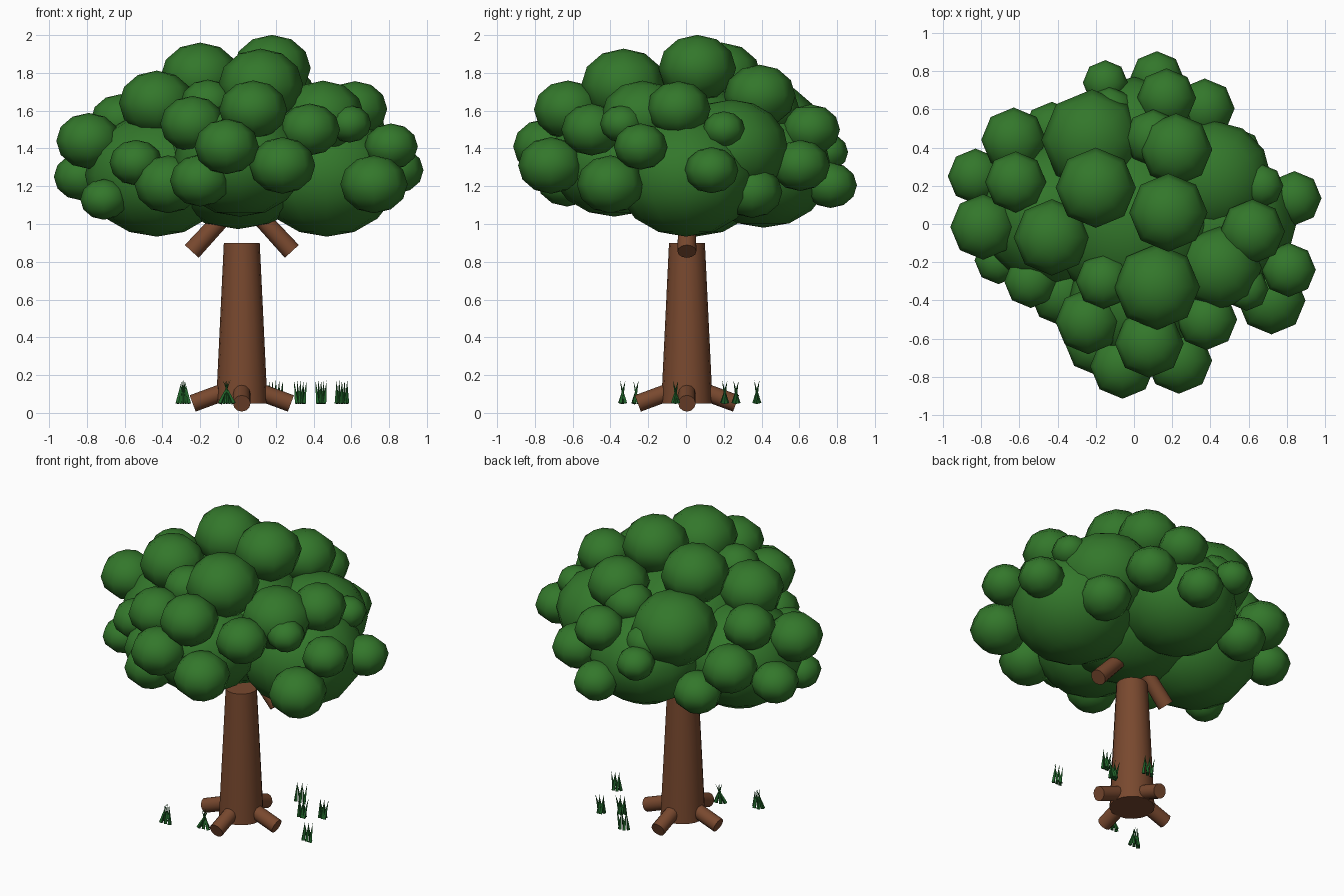
import bpy, math
from mathutils import Vector


def material(name, color):
    m = bpy.data.materials.new(name)
    m.diffuse_color = (*color, 1)
    return m


BARK = material("brown bark", (0.19, 0.066, 0.028))
LEAF = material("leaf green", (0.033, 0.185, 0.024))
GRASS = material("dark grass green", (0.014, 0.125, 0.022))


def finish(name, mat, smooth_angle=None):
    ob = bpy.context.object
    ob.name = name
    ob.data.materials.append(mat)
    if smooth_angle is None:
        bpy.ops.object.shade_smooth()
    else:
        bpy.ops.object.shade_smooth_by_angle(angle=math.radians(smooth_angle))
    return ob


def rod(name, a, b, r1, r2, mat, sides=16):
    a, b = Vector(a), Vector(b)
    d = b - a
    bpy.ops.mesh.primitive_cone_add(vertices=sides, radius1=r1, radius2=r2, depth=d.length,
                                    location=(a + b) / 2,
                                    rotation=d.to_track_quat('Z', 'Y').to_euler())
    return finish(name, mat, 40)


def blob(name, x, y, z, r, segs=8, rings=6, squash=0.86):
    bpy.ops.mesh.primitive_uv_sphere_add(segments=segs, ring_count=rings, radius=r, location=(x, y, z))
    bpy.context.object.scale.z = squash
    return finish(name, LEAF)


# trunk, roots and branch stubs, all centred on the trunk axis
CX, CY = 0.02, 0.005
rod("trunk", (CX, CY, 0.05), (CX, CY, 0.9), 0.136, 0.095, BARK)
for i in range(4):
    c, s = round(math.cos(i * math.pi / 2)), round(math.sin(i * math.pi / 2))
    rod("root", (CX + 0.26 * c, CY + 0.26 * s, 0.05), (CX + 0.03 * c, CY + 0.03 * s, 0.135),
        0.046, 0.046, BARK, 12)
for s in (-1, 1):
    rod("branch", (CX + 0.265 * s, CY, 0.855), (CX + 0.09 * s, CY, 1.045), 0.05, 0.046, BARK, 12)

# large inner masses of the crown
for p in [(0, 0, 1.36, 0.45), (0.47, 0, 1.26, 0.38), (-0.43, 0.05, 1.26, 0.38),
          (0, 0.41, 1.29, 0.36), (0.01, -0.38, 1.34, 0.35), (0.42, 0.24, 1.4, 0.3)]:
    blob("crown_core", *p, segs=12, rings=8)

# upper leaf clumps
for p in [(0.18, 0.06, 1.825, 0.205), (-0.2, 0.19, 1.78, 0.21), (0.22, 0.39, 1.68, 0.19),
          (0.12, -0.33, 1.735, 0.225), (-0.43, -0.07, 1.64, 0.2), (-0.22, 0.44, 1.52, 0.265),
          (0.45, -0.23, 1.57, 0.22), (0.62, -0.04, 1.61, 0.17), (-0.16, -0.3, 1.64, 0.145),
          (0.1, 0.45, 1.61, 0.15)]:
    blob("upper_leaf_clump", *p)

# outer leaf clumps, around the rim
for p in [(-0.62, 0.22, 1.55, 0.16), (-0.79, -0.015, 1.44, 0.172), (-0.83, 0.25, 1.25, 0.145),
          (-0.63, 0.44, 1.36, 0.17), (-0.43, 0.49, 1.17, 0.15), (-0.15, 0.74, 1.38, 0.118),
          (-0.13, 0.58, 1.46, 0.14), (0.12, 0.765, 1.205, 0.14), (0.17, 0.66, 1.5, 0.155),
          (0.37, 0.605, 1.31, 0.157), (0.84, 0.135, 1.285, 0.142), (0.67, 0.2, 1.5, 0.112),
          (0.52, 0.35, 1.17, 0.16), (0.81, -0.24, 1.41, 0.142), (0.72, -0.4, 1.21, 0.178),
          (0.59, -0.34, 1.53, 0.115), (0.38, -0.5, 1.5, 0.16), (0.08, -0.625, 1.605, 0.18),
          (-0.06, -0.745, 1.41, 0.17), (0.235, -0.715, 1.31, 0.174), (-0.24, -0.51, 1.53, 0.172),
          (-0.2, -0.63, 1.23, 0.16), (-0.37, -0.36, 1.21, 0.178), (-0.54, -0.3, 1.325, 0.14),
          (-0.71, -0.19, 1.13, 0.125)]:
    blob("outer_leaf_clump", *p)

# grass tufts: a short row of blades, fanned by a base spread and a tip spread
for x, y, base, tip in [(-0.29, -0.335, 0.032, 0.008), (-0.06, -0.265, 0.036, -0.02),
                        (0.2, 0.375, 0.03, 0.036), (0.33, 0.205, 0.018, 0.034),
                        (0.44, 0.265, 0.016, 0.03), (0.55, -0.055, 0.026, 0.028)]:
    for i in range(5):
        t, side = (i - 2) / 2, (-1) ** i
        rod("grass_blade", (x + base * t, y - 0.012 * side, 0.05),
            (x + tip * t, y + 0.014 * side, 0.172), 0.0125, 0.0, GRASS, 4)
